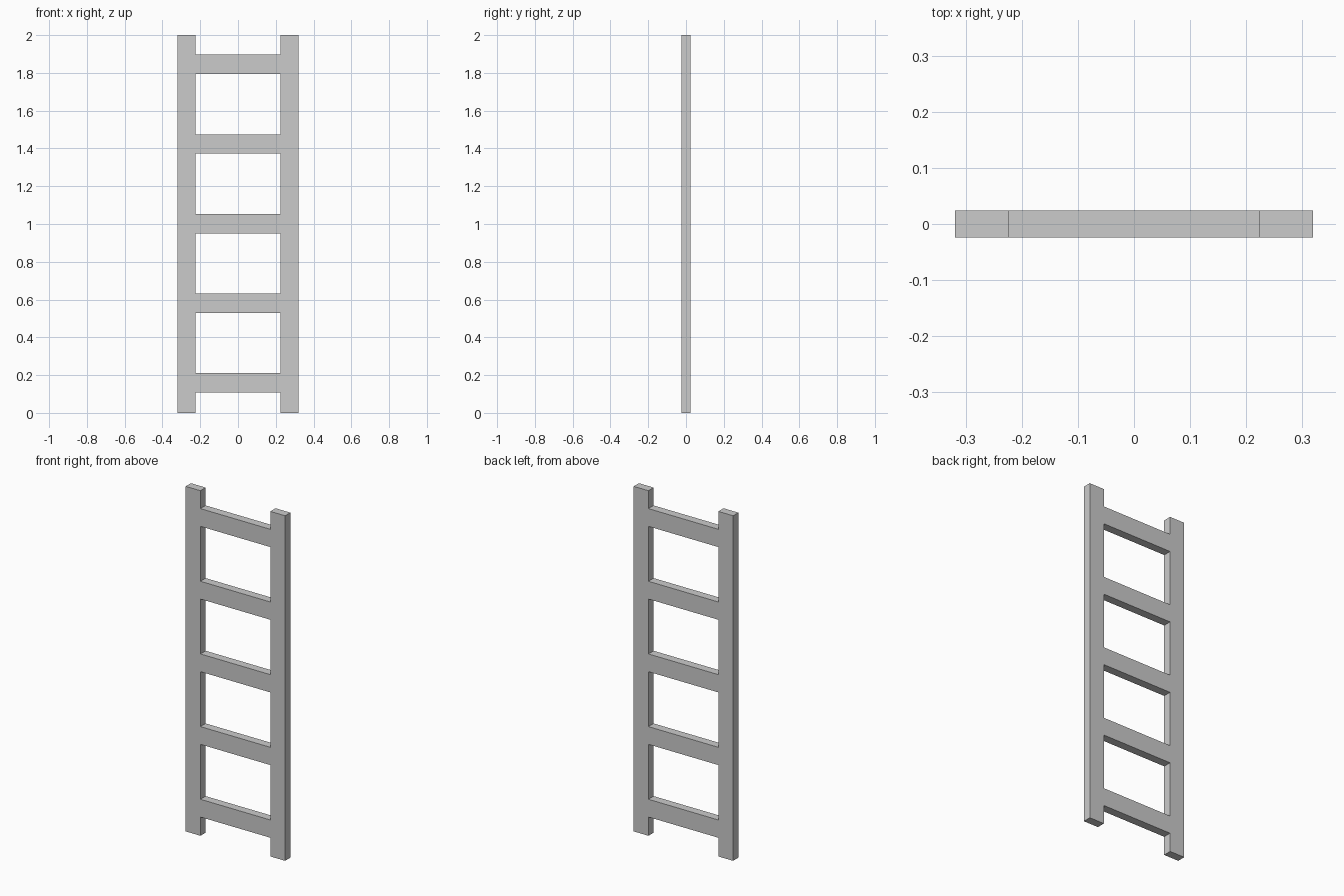
import bpy, bmesh
from mathutils import Vector

if "Cube" in bpy.data.objects:
    bpy.data.objects.remove(bpy.data.objects["Cube"])

HALF_W, INNER, HALF_D = 0.319, 0.224, 0.024   # rail outer x, rail inner x, half depth
HEIGHT, RUNG_H = 2.0, 0.103
RUNGS = [0.16 + 0.4212 * i for i in range(5)]  # rung centre heights

# Grid lines of the flat front outline
xs = [-HALF_W, -INNER, INNER, HALF_W]
zs = [0.0]
for c in RUNGS:
    zs += [c - RUNG_H / 2, c + RUNG_H / 2]
zs.append(HEIGHT)

bm = bmesh.new()
grid = [[bm.verts.new((x, -HALF_D, z)) for x in xs] for z in zs]

# Side rails fill every row, rungs fill only the odd rows
for row in range(len(zs) - 1):
    for col in range(3):
        if col != 1 or row % 2 == 1:
            a, b = grid[row], grid[row + 1]
            bm.faces.new((a[col], a[col + 1], b[col + 1], b[col]))

# Give the outline its thickness as one closed solid
ext = bmesh.ops.extrude_face_region(bm, geom=bm.faces[:], use_keep_orig=True)
back = [v for v in ext["geom"] if isinstance(v, bmesh.types.BMVert)]
bmesh.ops.translate(bm, vec=Vector((0, 2 * HALF_D, 0)), verts=back)
bmesh.ops.recalc_face_normals(bm, faces=bm.faces[:])

mesh = bpy.data.meshes.new("ladder")
bm.to_mesh(mesh)
bm.free()
ladder = bpy.data.objects.new("ladder", mesh)
bpy.context.collection.objects.link(ladder)
